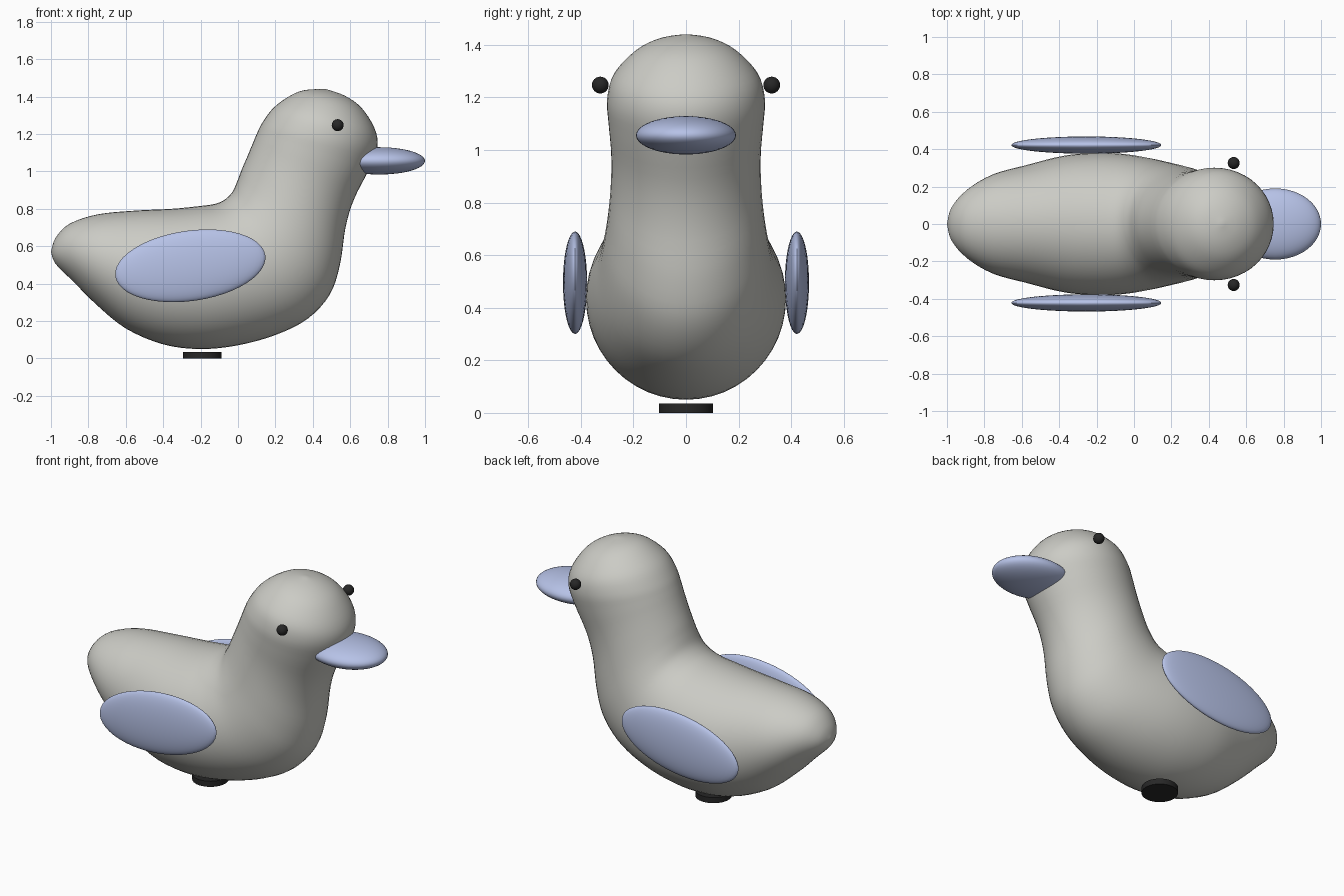
import bpy, bmesh, math
from mathutils import Matrix, Vector

cube = bpy.data.objects.get("Cube")
if cube:
    bpy.data.objects.remove(cube, do_unlink=True)


def make_material(name, color):
    mat = bpy.data.materials.new(name)
    mat.use_nodes = True
    rgba = (*color, 1.0)
    mat.diffuse_color = rgba
    mat.node_tree.nodes["Principled BSDF"].inputs["Base Color"].default_value = rgba
    return mat


GREY = make_material("warm grey", (0.6, 0.6, 0.56))
BLUE = make_material("pale blue", (0.47, 0.54, 0.8))
BLACK = make_material("soft black", (0.02, 0.02, 0.02))


def finish(name, bm, material):
    """Turn a bmesh into a smooth-shaded object with one material."""
    bmesh.ops.recalc_face_normals(bm, faces=bm.faces)
    mesh = bpy.data.meshes.new(name)
    bm.to_mesh(mesh)
    bm.free()
    mesh.materials.append(material)
    obj = bpy.data.objects.new(name, mesh)
    bpy.context.collection.objects.link(obj)
    bpy.ops.object.select_all(action="DESELECT")
    obj.select_set(True)
    bpy.context.view_layer.objects.active = obj
    bpy.ops.object.shade_smooth_by_angle(angle=math.radians(40))
    return obj


def ellipsoid(name, center, radii, material, tilt=0.0, segments=48):
    """Ellipsoid tilted in the side plane; positive tilt raises the +x end."""
    bm = bmesh.new()
    placing = (Matrix.Translation(center)
               @ Matrix.Rotation(-math.radians(tilt), 4, "Y")
               @ Matrix.Diagonal((*radii, 1.0)))
    bmesh.ops.create_uvsphere(bm, u_segments=segments, v_segments=segments // 2,
                              radius=1.0, matrix=placing)
    return finish(name, bm, material)


def smooth_sections(rows, steps):
    """Catmull-Rom interpolation of the section table."""
    result = []
    last = len(rows) - 1
    for i in range(last):
        p0, p1 = rows[max(i - 1, 0)], rows[i]
        p2, p3 = rows[i + 1], rows[min(i + 2, last)]
        for s in range(steps):
            t = s / steps
            result.append([
                b + 0.5 * t * (c - a + t * (2 * a - 5 * b + 4 * c - d
                                            + t * (3 * (b - c) + d - a)))
                for a, b, c, d in zip(p0, p1, p2, p3)])
    result.append(rows[last])
    return result


def loft(name, rows, material, steps=4, sides=48):
    """Skin elliptical sections, each spanning a back point and a belly point."""
    bm = bmesh.new()
    rings = []
    for bx, bz, lx, lz, width in smooth_sections(rows, steps):
        back, belly = Vector((bx, 0, bz)), Vector((lx, 0, lz))
        middle, half = (back + belly) / 2, (back - belly) / 2
        side = Vector((0, width, 0))
        if width == 0:
            rings.append([bm.verts.new(middle)])
            continue
        angles = [math.tau * k / sides for k in range(sides)]
        rings.append([bm.verts.new(middle + half * math.cos(a) + side * math.sin(a))
                      for a in angles])
    for low, high in zip(rings, rings[1:]):
        for k in range(sides):
            n = (k + 1) % sides
            if len(low) == 1:
                bm.faces.new((low[0], high[n], high[k]))
            elif len(high) == 1:
                bm.faces.new((low[k], low[n], high[0]))
            else:
                bm.faces.new((low[k], low[n], high[n], high[k]))
    return finish(name, bm, material)


# Body, neck and head: back x, back z, belly x, belly z, half width
BODY = [
    (-1, .57, -1, .57, 0),
    (-.975, .645, -.975, .505, .09),
    (-.9, .72, -.88, .41, .185),
    (-.75, .77, -.76, .29, .265),
    (-.55, .79, -.6, .16, .315),
    (-.35, .8, -.4, .075, .365),
    (-.2, .815, -.2, .05, .38),
    (-.12, .827, 0, .07, .375),
    (-.07, .85, .2, .125, .355),
    (-.03, .89, .37, .21, .33),
    (-.003, .95, .49, .34, .31),
    (.02, 1.01, .545, .5, .295),
    (.05, 1.08, .575, .7, .285),
    (.075, 1.14, .62, .85, .285),
    (.1, 1.2, .7, 1.01, .295),
    (.13, 1.26, .745, 1.13, .3),
    (.19, 1.34, .73, 1.23, .275),
    (.28, 1.405, .66, 1.34, .195),
    (.36, 1.435, .57, 1.405, .105),
    (.47, 1.44, .47, 1.44, 0),
]
loft("body", BODY, GREY)

# Beak
ellipsoid("beak", (.755, 0, 1.056), (.245, .19, .073), BLUE)

# Wings and eyes on both sides
for label, sign in (("right", -1), ("left", 1)):
    ellipsoid(label + "_wing", (-.255, sign * .422, .495), (.405, .046, .188),
              BLUE, tilt=8)
    ellipsoid(label + "_eye", (.533, sign * .326, 1.247), (.032, .032, .032),
              BLACK, segments=24)

# Round foot under the belly
bm = bmesh.new()
bmesh.ops.create_cone(bm, cap_ends=True, segments=48, radius1=.103, radius2=.103,
                      depth=.035, matrix=Matrix.Translation((-.19, 0, .0175)))
finish("foot", bm, BLACK)
